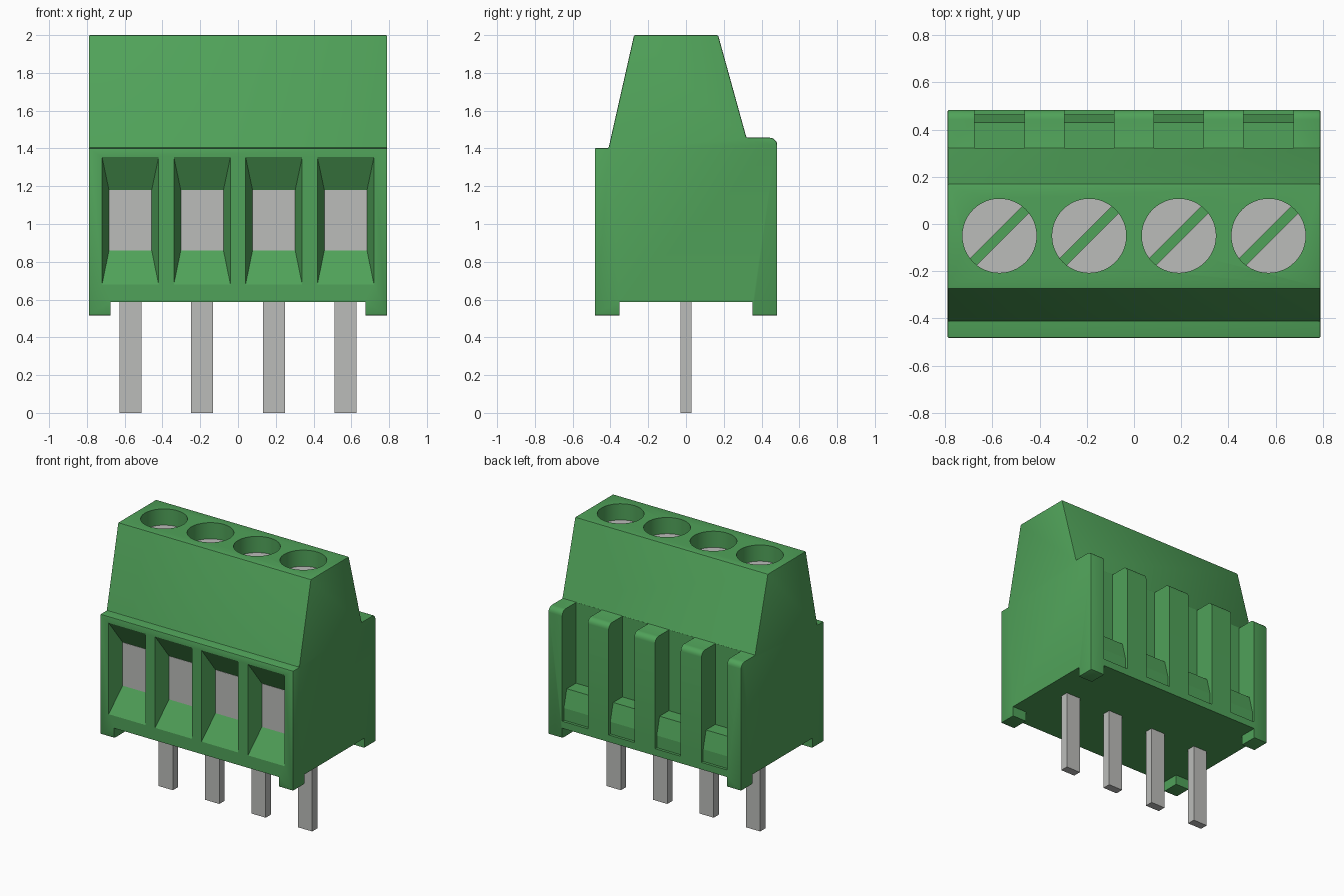
import bpy, bmesh, math
from mathutils import Matrix, Vector

cube = bpy.data.objects.get("Cube")
if cube:
    bpy.data.objects.remove(cube, do_unlink=True)


def material(name, rgb):
    m = bpy.data.materials.new(name)
    m.use_nodes = True
    m.diffuse_color = (*rgb, 1)
    bsdf = m.node_tree.nodes["Principled BSDF"]
    bsdf.inputs["Base Color"].default_value = (*rgb, 1)
    bsdf.inputs["Roughness"].default_value = 0.6
    return m


GREEN = material("green plastic", (0.08, 0.36, 0.10))
METAL = material("grey metal", (0.50, 0.505, 0.49))


def finish(name, bm, mat=None):
    bmesh.ops.recalc_face_normals(bm, faces=bm.faces[:])
    mesh = bpy.data.meshes.new(name)
    bm.to_mesh(mesh)
    bm.free()
    ob = bpy.data.objects.new(name, mesh)
    bpy.context.collection.objects.link(ob)
    if mat:
        mesh.materials.append(mat)
    return ob


def box(name, x, y, z, mat=None):
    """Box from (min, max) ranges."""
    bm = bmesh.new()
    bmesh.ops.create_cube(bm, size=1)
    for v in bm.verts:
        v.co = Vector([r[0] if c < 0 else r[1] for c, r in zip(v.co, (x, y, z))])
    return finish(name, bm, mat)


def cylinder(name, x, y, radius, z, mat=None):
    bm = bmesh.new()
    bmesh.ops.create_cone(bm, cap_ends=True, segments=48, radius1=radius,
                          radius2=radius, depth=z[1] - z[0],
                          matrix=Matrix.Translation((x, y, (z[0] + z[1]) / 2)))
    return finish(name, bm, mat)


def extrude_x(name, profile, x, mat=None):
    """Extrude a (y, z) profile between two x values."""
    bm = bmesh.new()
    face = bm.faces.new([bm.verts.new((x[0], y, z)) for y, z in profile])
    ext = bmesh.ops.extrude_face_region(bm, geom=[face])
    bmesh.ops.translate(bm, vec=(x[1] - x[0], 0, 0),
                        verts=[g for g in ext["geom"] if isinstance(g, bmesh.types.BMVert)])
    return finish(name, bm, mat)


def funnel(name, x, sections):
    """Rectangular loft along y; each section is (y, half width, z low, z high)."""
    bm = bmesh.new()
    rings = [[bm.verts.new((x + s * w, y, z))
              for s, z in ((-1, lo), (1, lo), (1, hi), (-1, hi))]
             for y, w, lo, hi in sections]
    for a, b in zip(rings, rings[1:]):
        for i in range(4):
            j = (i + 1) % 4
            bm.faces.new((a[i], a[j], b[j], b[i]))
    bm.faces.new(rings[0])
    bm.faces.new(rings[-1])
    return finish(name, bm)


def apply(ob, mod):
    bpy.context.view_layer.objects.active = ob
    bpy.ops.object.modifier_apply(modifier=mod.name)


def cut(ob, cutter):
    mod = ob.modifiers.new("cut", 'BOOLEAN')
    mod.operation = 'DIFFERENCE'
    mod.solver = 'EXACT'
    mod.object = cutter
    apply(ob, mod)
    bpy.data.objects.remove(cutter, do_unlink=True)


def smooth(ob):
    bpy.ops.object.select_all(action='DESELECT')
    ob.select_set(True)
    bpy.context.view_layer.objects.active = ob
    bpy.ops.object.shade_smooth_by_angle(angle=math.radians(28))


POLES = [-0.57, -0.19, 0.19, 0.57]
SCREW_Y = -0.05

# Housing: side profile with a rounded upper rear edge
R = 0.04
arc = [(0.483 - R + R * math.sin(a), 1.457 - R + R * math.cos(a))
       for a in (math.pi / 2 * i / 5 for i in range(6))]
profile = [(-0.483, 0.515), (-0.483, 1.402), (-0.41, 1.402), (-0.275, 2.0),
           (0.17, 2.0), (0.32, 1.457)] + arc + [(0.483, 0.515)]
housing = extrude_x("housing", profile, (-0.79, 0.79), GREEN)
bevel = housing.modifiers.new("edge", 'BEVEL')
bevel.width = 0.007
bevel.segments = 2
bevel.limit_method = 'ANGLE'
bevel.angle_limit = math.radians(40)
apply(housing, bevel)

# Underside is cleared to leave a foot at each corner
cut(housing, box("clear_x", (-0.675, 0.675), (-0.7, 0.7), (0.3, 0.588)))
cut(housing, box("clear_y", (-1.0, 1.0), (-0.353, 0.353), (0.3, 0.588)))

# Per pole: screw well, wire entry funnel and rear pocket
for x in POLES:
    cut(housing, cylinder("well", x, SCREW_Y, 0.157, (1.87, 2.1)))
    k = 0.1 / 0.11
    cut(housing, funnel("entry", x, [
        (-0.583, 0.15 + 0.037 * k, 0.68 - 0.18 * k, 1.355 + 0.175 * k),
        (-0.483, 0.15, 0.68, 1.355),
        (-0.373, 0.113, 0.86, 1.18)]))
    cut(housing, box("pocket", (x - 0.105, x + 0.105), (0.322, 0.7), (0.64, 1.7)))
smooth(housing)

for i, x in enumerate(POLES, 1):
    # Slotted screw head at the bottom of the well
    screw = cylinder(f"screw_{i}", x, SCREW_Y, 0.157, (1.80, 1.88), METAL)
    slot = box("slot", (-0.3, 0.3), (-0.02, 0.02), (1.855, 1.95))
    slot.data.transform(Matrix.Translation((x, SCREW_Y, 0)) @ Matrix.Rotation(math.pi / 4, 4, 'Z'))
    cut(screw, slot)
    smooth(screw)

    # Clamp plate closing the wire entry
    box(f"clamp_{i}", (x - 0.113, x + 0.113), (-0.375, -0.366), (0.86, 1.18), METAL)

    # Solder pin
    box(f"pin_{i}", (x - 0.058, x + 0.058), (-0.03, 0.03), (0, 0.60), METAL)

    # Wedge-shaped catch in the rear pocket
    extrude_x(f"catch_{i}", [(0.31, 0.63), (0.463, 0.63), (0.463, 0.73),
                             (0.43, 0.86), (0.31, 0.86)],
              (x - 0.107, x + 0.107), GREEN)
